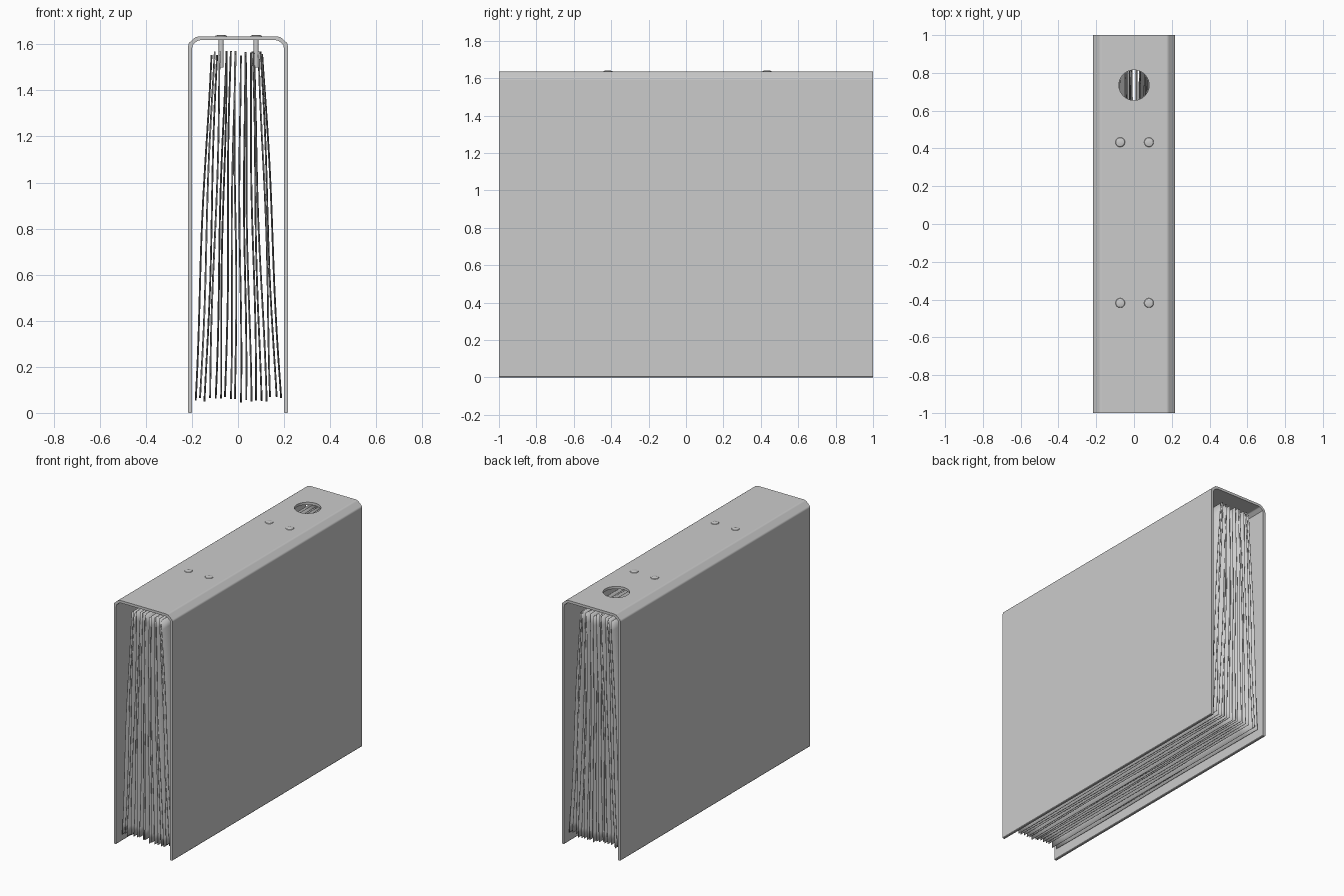
import bpy, bmesh, math, random
from mathutils import Matrix

random.seed(4)
if "Cube" in bpy.data.objects:
    bpy.data.objects.remove(bpy.data.objects["Cube"], do_unlink=True)

GREY = (0.6, 0.6, 0.6, 1)
grey = bpy.data.materials.new("light grey")
grey.use_nodes = True
grey.diffuse_color = GREY
grey.node_tree.nodes["Principled BSDF"].inputs["Base Color"].default_value = GREY


def finish(name, bm, angle=35):
    """Turn a bmesh into a smooth-shaded grey object."""
    bmesh.ops.recalc_face_normals(bm, faces=bm.faces)
    mesh = bpy.data.meshes.new(name)
    bm.to_mesh(mesh)
    bm.free()
    mesh.materials.append(grey)
    obj = bpy.data.objects.new(name, mesh)
    bpy.context.collection.objects.link(obj)
    smooth(obj, angle)
    return obj


def smooth(obj, angle):
    bpy.ops.object.select_all(action="DESELECT")
    obj.select_set(True)
    bpy.context.view_layer.objects.active = obj
    bpy.ops.object.shade_smooth_by_angle(angle=math.radians(angle))


def cylinder(bm, x, y, low, high, radius, top_radius=None, sides=24):
    bmesh.ops.create_cone(
        bm, cap_ends=True, segments=sides, radius1=radius,
        radius2=radius if top_radius is None else top_radius, depth=high - low,
        matrix=Matrix.Translation((x, y, (low + high) / 2)))


# Folded cover: a U-shaped outline swept from front to back
outer = [(0.214, 0), (0.217, 0.004), (0.217, 1.59), (0.213, 1.606),
         (0.186, 1.63), (0.17, 1.635)]
inner = [(0.202, 0), (0.199, 0.004), (0.199, 1.585), (0.196, 1.598),
         (0.178, 1.614), (0.165, 1.618)]


def arch(half):
    return half + [(-x, z) for x, z in reversed(half)]


bm = bmesh.new()
rings = [[[bm.verts.new((x, y, z)) for x, z in arch(half)] for half in (outer, inner)]
         for y in (-1, 1)]
(front_out, front_in), (back_out, back_in) = rings
for a, b in ((front_out, front_in), (back_out, back_in),
             (front_out, back_out), (front_in, back_in)):
    for i in range(len(a) - 1):
        bm.faces.new((a[i], a[i + 1], b[i + 1], b[i]))
for end in (0, -1):
    bm.faces.new((front_out[end], front_in[end], back_in[end], back_out[end]))
cover = finish("cover", bm)

# Finger hole through the spine
bm = bmesh.new()
cylinder(bm, 0, 0.735, 1.55, 1.7, 0.08, sides=48)
cutter = finish("finger_hole_cutter", bm)
cutter.hide_render = True
cut = cover.modifiers.new("finger hole", "BOOLEAN")
cut.object = cutter
cut.operation = "DIFFERENCE"
cut.solver = "EXACT"
bpy.context.view_layer.objects.active = cover
bpy.ops.object.modifier_apply(modifier=cut.name)
bpy.data.objects.remove(cutter, do_unlink=True)
smooth(cover, 35)
flat_panels = cover.modifiers.new("flat panels", "WEIGHTED_NORMAL")
flat_panels.keep_sharp = True
flat_panels.weight = 100

# Four rivets with low domed heads and short pins
for side, x in (("right", -0.073), ("left", 0.079)):
    for end, y in (("front", -0.418), ("back", 0.433)):
        bm = bmesh.new()
        cylinder(bm, x, y, 1.633, 1.638, 0.027, 0.023)
        cylinder(bm, x, y, 1.638, 1.641, 0.023, 0.012)
        cylinder(bm, x, y, 1.5, 1.63, 0.011)
        finish(f"rivet_{end}_{side}", bm, 50)

# Loose sheets fanning out towards the bottom, each gently wavy
SHEETS = 18
for i in range(SHEETS):
    t = 2 * i / (SHEETS - 1) - 1
    phase, phase_y = random.uniform(0, 6), random.uniform(0, 6)
    low = random.uniform(0.045, 0.07)
    high = random.uniform(1.55, 1.575)
    lean = random.uniform(-0.008, 0.008)
    bm = bmesh.new()
    bmesh.ops.create_grid(bm, x_segments=16, y_segments=24, size=1)
    for v in bm.verts:
        down = (1 - v.co.y) / 2
        along = v.co.x
        spread = 0.112 + 0.075 * down
        wave = 0.004 * math.sin(7 * down + phase) + 0.003 * math.sin(4 * along + phase_y)
        v.co = (t * spread + lean * (1 - down) + wave,
                along * 0.96, high + (low - high) * down)
    sheet = finish(f"sheet_{i + 1}", bm, 60)
    solid = sheet.modifiers.new("paper", "SOLIDIFY")
    solid.thickness = 0.002
    solid.offset = 0
